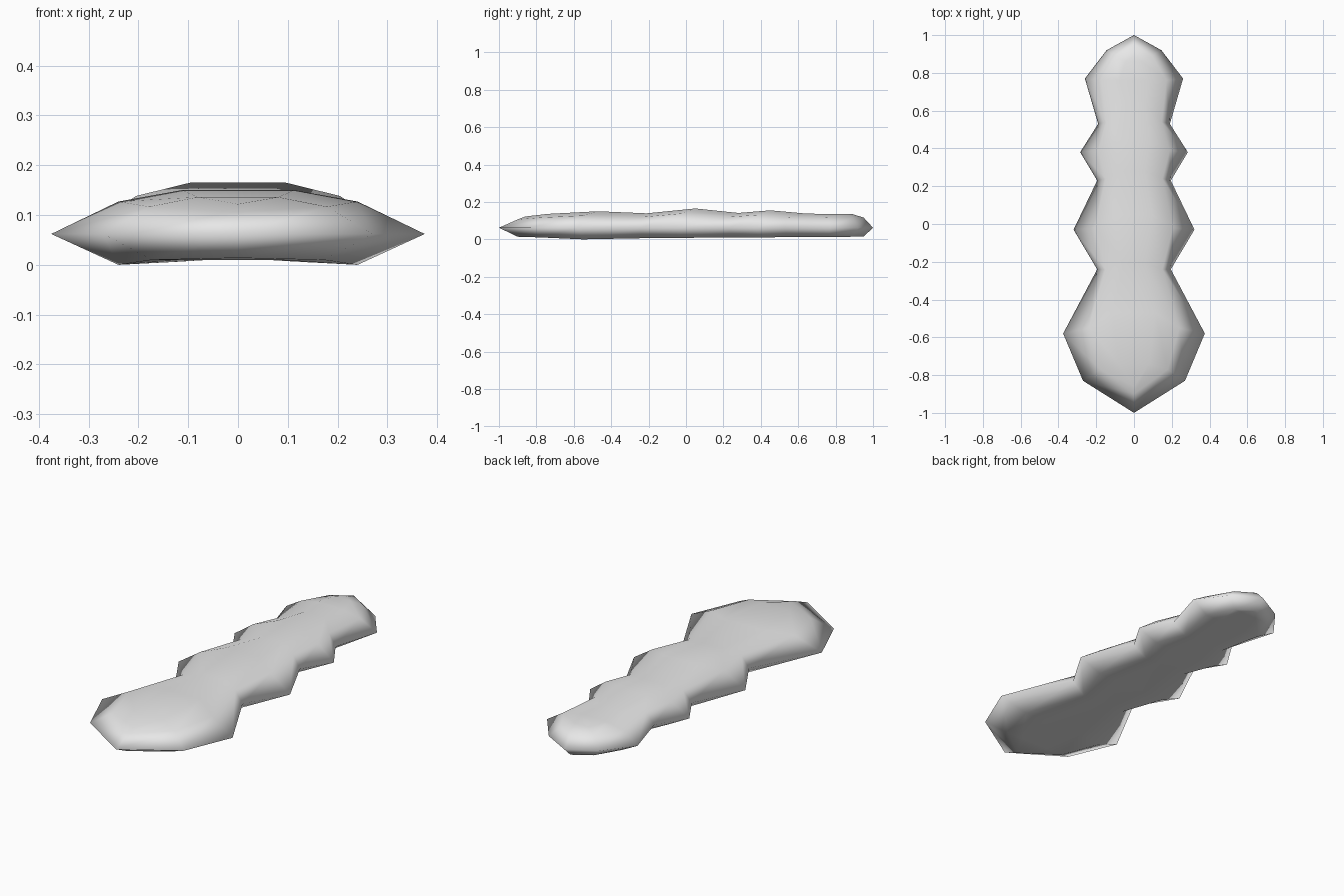
import bpy
import bmesh

cube = bpy.data.objects.get("Cube")
if cube:
    bpy.data.objects.remove(cube, do_unlink=True)

# Single plain grey
grey = bpy.data.materials.new("plain grey")
grey.use_nodes = True
colour = (0.8, 0.8, 0.8, 1)
grey.diffuse_color = colour
grey.node_tree.nodes["Principled BSDF"].inputs["Base Color"].default_value = colour

RIM = 0.062  # height of the sharp outer edge

# Stations along the body:
# rim y, half width, shoulder y, crown y, crown z, underside z, shoulder share
stations = [
    (-1.00, 0.0, -0.90, -0.86, 0.122, 0.014, 0.64),
    (-0.83, 0.27, -0.77, -0.74, 0.136, 0.010, 0.66),
    (-0.58, 0.375, -0.55, -0.47, 0.150, 0.0, 0.64),
    (-0.24, 0.195, -0.24, -0.21, 0.139, 0.006, 0.77),
    (-0.03, 0.32, -0.02, 0.05, 0.165, 0.008, 0.64),
    (0.23, 0.195, 0.24, 0.28, 0.141, 0.010, 0.77),
    (0.38, 0.285, 0.39, 0.45, 0.155, 0.010, 0.66),
    (0.53, 0.19, 0.54, 0.64, 0.138, 0.012, 0.77),
    (0.77, 0.26, 0.76, 0.76, 0.135, 0.012, 0.66),
    (0.92, 0.145, 0.89, 0.86, 0.136, 0.014, 0.66),
    (1.00, 0.0, 0.95, 0.89, 0.135, 0.015, 0.64),
]


def section(y, w, y_shoulder, y_crown, top, bottom, share):
    """Closed outline of one slice: rim, shoulder, crown and underside."""
    shoulder = RIM + 0.74 * (top - RIM)
    middle = max(bottom, 0.01)
    half = [
        (w, y, RIM),
        (w * share, y_shoulder, shoulder),
        (w * 0.3, y_crown, top),
    ]
    under = [(w * 0.3, y_shoulder, middle), (w * 0.64, y_shoulder, bottom)]
    mirror = lambda points: [(-x, py, z) for x, py, z in reversed(points)]
    return half + mirror(half) + mirror(under) + under


# Lobed body, lofted from slice to slice
bm = bmesh.new()
rings = [[bm.verts.new(p) for p in section(*s)] for s in stations]
for a, b in zip(rings, rings[1:]):
    for i in range(len(a)):
        j = (i + 1) % len(a)
        bm.faces.new((a[i], a[j], b[j], b[i]))
bmesh.ops.remove_doubles(bm, verts=bm.verts, dist=0.0005)
bmesh.ops.recalc_face_normals(bm, faces=bm.faces)
for face in bm.faces:
    face.smooth = True

mesh = bpy.data.meshes.new("lobed_body")
bm.to_mesh(mesh)
bm.free()
mesh.materials.append(grey)
body = bpy.data.objects.new("lobed_body", mesh)
bpy.context.collection.objects.link(body)
